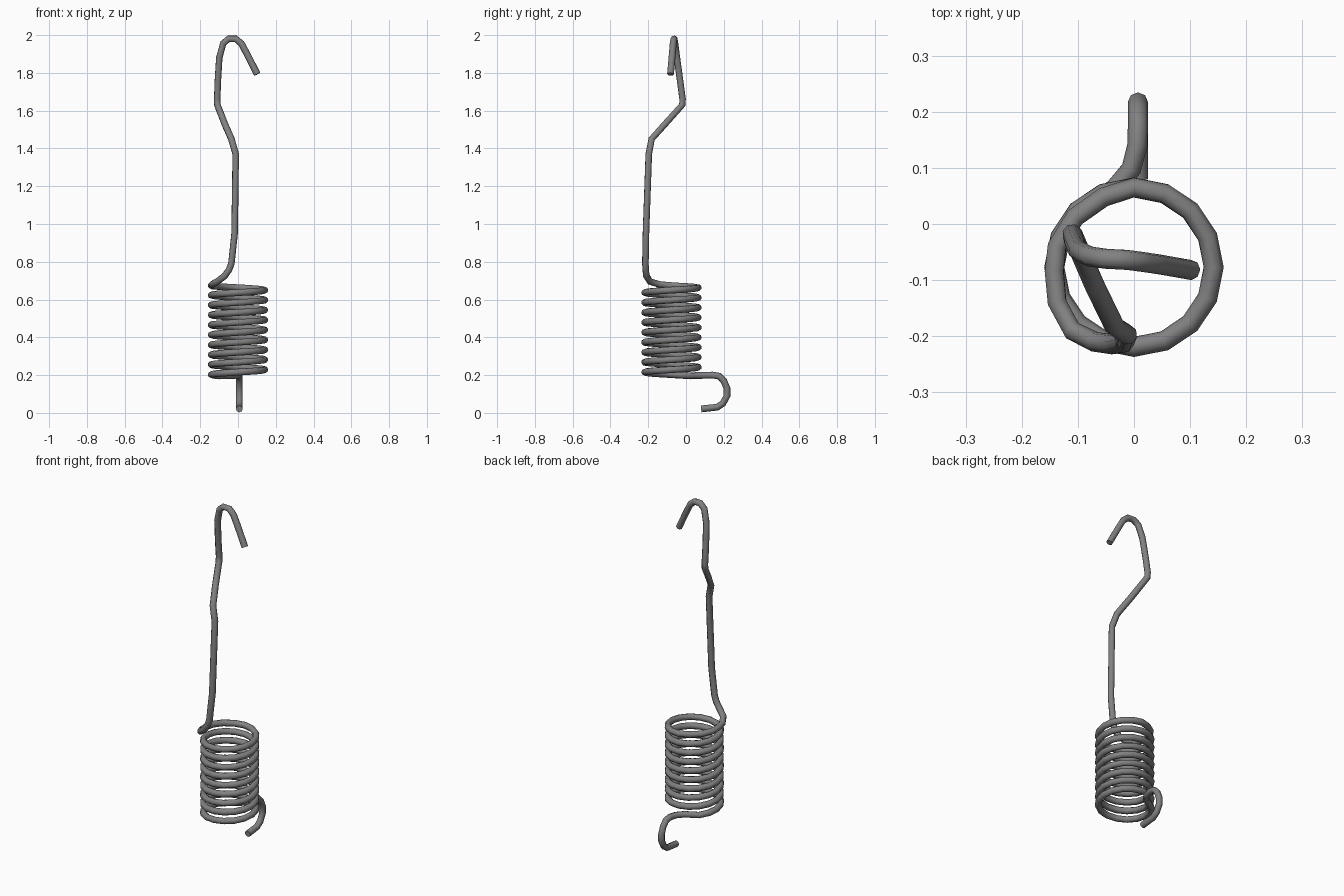
import bpy
from math import cos, sin, radians

cube = bpy.data.objects.get("Cube")
if cube:
    bpy.data.objects.remove(cube, do_unlink=True)

# Steel colour
steel = bpy.data.materials.new("grey_steel")
steel.use_nodes = True
grey = (0.22, 0.22, 0.22, 1)
steel.diffuse_color = grey
steel.node_tree.nodes["Principled BSDF"].inputs["Base Color"].default_value = grey

WIRE = 0.018

# Lower hook, from its tip up to the start of the coil
lower_hook = [
    (0.007, 0.08, 0.021), (0.007, 0.165, 0.03), (0.007, 0.195, 0.05),
    (0.007, 0.217, 0.09), (0.007, 0.217, 0.13), (0.007, 0.2, 0.17),
    (0.007, 0.175, 0.195), (0.006, 0.14, 0.2), (-0.005, 0.098, 0.199),
    (-0.035, 0.062, 0.198),
]


def helix(radius, centre_y, start, end, z0, z1, steps_per_turn=16):
    """Rising anticlockwise coil between two angles in degrees."""
    count = round((end - start) / 360 * steps_per_turn)
    points = []
    for i in range(count + 1):
        t = i / count
        a = radians(start + (end - start) * t)
        points.append((radius * cos(a), centre_y + radius * sin(a), z0 + (z1 - z0) * t))
    return points


coil = helix(0.142, -0.077, 135, 90 + 360 * 9, 0.196, 0.663)

# Last bend of the coil, long shank and upper hook
upper_hook = [
    (-0.054, 0.048, 0.666), (-0.105, 0.012, 0.669), (-0.137, -0.04, 0.672),
    (-0.142, -0.085, 0.675), (-0.137, -0.14, 0.68), (-0.11, -0.19, 0.695),
    (-0.07, -0.21, 0.725), (-0.048, -0.213, 0.757), (-0.035, -0.215, 0.79),
    (-0.018, -0.212, 0.95), (-0.012, -0.197, 1.37), (-0.035, -0.182, 1.45),
    (-0.07, -0.11, 1.53), (-0.109, -0.02, 1.63), (-0.11, -0.018, 1.66),
    (-0.107, -0.03, 1.75), (-0.099, -0.048, 1.88), (-0.078, -0.058, 1.957),
    (-0.05, -0.062, 1.98), (-0.012, -0.064, 1.98), (0.018, -0.068, 1.955),
    (0.045, -0.072, 1.905), (0.102, -0.082, 1.793),
]

# One continuous wire, swept as a round tube
path = lower_hook + coil + upper_hook
curve = bpy.data.curves.new("spring_wire", "CURVE")
curve.dimensions = "3D"
curve.bevel_depth = WIRE
curve.bevel_resolution = 2
curve.use_fill_caps = True
spline = curve.splines.new("POLY")
spline.points.add(len(path) - 1)
for point, co in zip(spline.points, path):
    point.co = (*co, 1)
curve.materials.append(steel)

wire = bpy.data.objects.new("spring_wire", curve)
bpy.context.collection.objects.link(wire)
bpy.ops.object.select_all(action="DESELECT")
wire.select_set(True)
bpy.context.view_layer.objects.active = wire
bpy.ops.object.convert(target="MESH")
bpy.ops.object.shade_smooth_by_angle(angle=radians(60))
